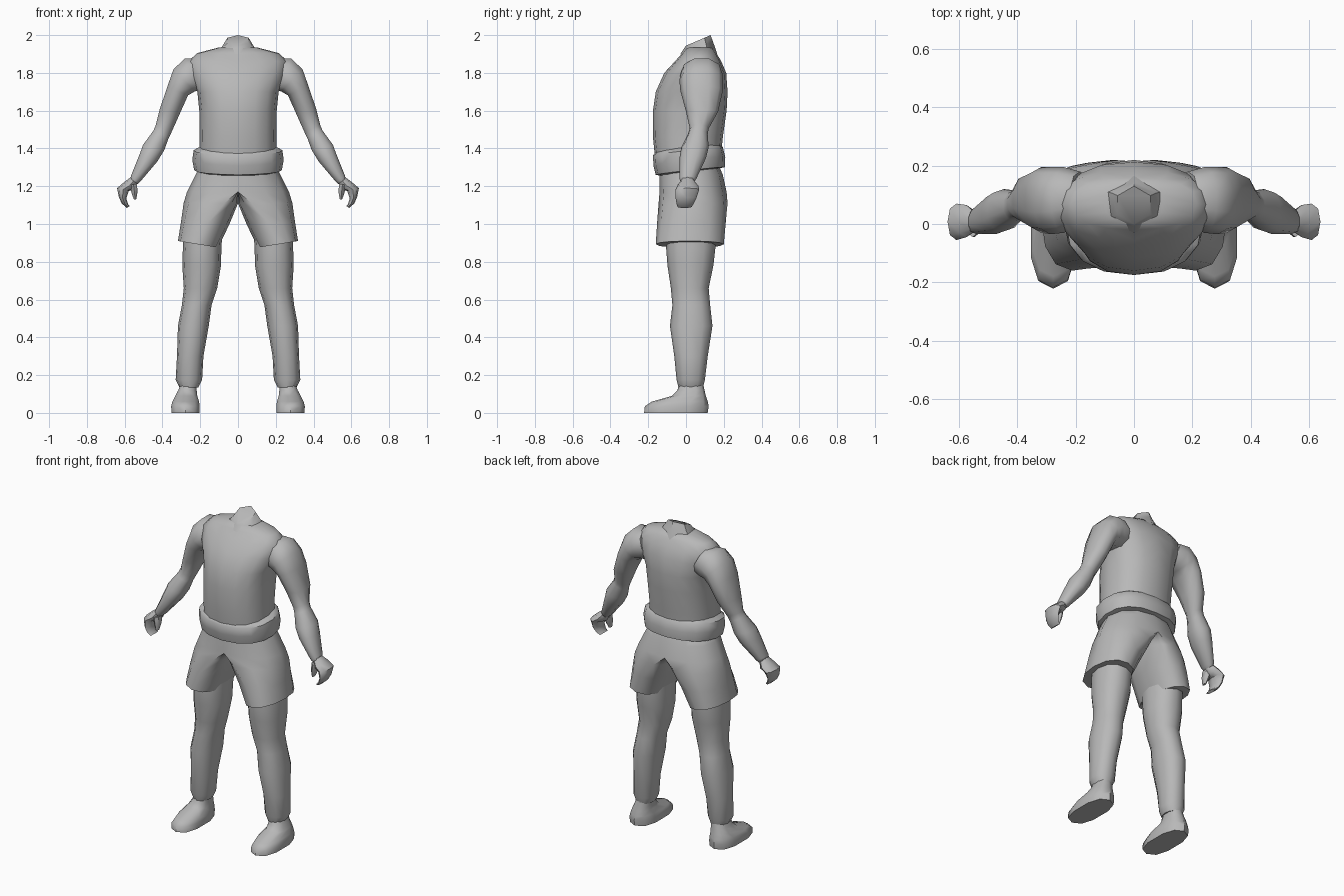
import bpy, bmesh, math

grey = bpy.data.materials.new("plain_grey")
grey.diffuse_color = (0.48, 0.48, 0.48, 1)


def ring(ax, az, bx, bz, yf, yb, t=0.5, tilt=0.0, n=12, p=0.9):
    """Closed loop spanning outer edge A to inner edge B, front yf to back yb.
    t is where the widest depth lies between B (0) and A (1)."""
    cx, cz = bx + t * (ax - bx), bz + t * (az - bz)
    pts = []
    for i in range(n):
        a = 2 * math.pi * i / n + math.pi / 2
        c, s = math.cos(a), math.sin(a)
        c = math.copysign(abs(c) ** p, c) if abs(c) > 1e-6 else 0
        s = math.copysign(abs(s) ** p, s) if abs(s) > 1e-6 else 0
        k = c * (1 - t) if c > 0 else c * t
        pts.append((cx + k * (ax - bx), (yf + yb) / 2 + s * (yb - yf) / 2,
                    cz + k * (az - bz) + tilt * s))
    return pts


def loft(name, rings, mirror=True, angle=50, **kw):
    """Skin the rings, cap both ends, open the centre plane and mirror."""
    bm = bmesh.new()
    loops = [[bm.verts.new(q) for q in ring(*r, **kw)] for r in rings]
    for lo, hi in zip(loops, loops[1:]):
        for i in range(len(lo)):
            j = (i + 1) % len(lo)
            bm.faces.new((lo[i], lo[j], hi[j], hi[i]))
    bm.faces.new(loops[0])
    bm.faces.new(loops[-1])
    bmesh.ops.recalc_face_normals(bm, faces=bm.faces[:])
    inner = [f for f in bm.faces if all(abs(v.co.x) < 1e-4 for v in f.verts)]
    bmesh.ops.delete(bm, geom=inner, context='FACES')
    bmesh.ops.remove_doubles(bm, verts=bm.verts[:], dist=1e-5)
    me = bpy.data.meshes.new(name)
    bm.to_mesh(me)
    bm.free()
    me.materials.append(grey)
    ob = bpy.data.objects.new(name, me)
    bpy.context.collection.objects.link(ob)
    bpy.ops.object.select_all(action='DESELECT')
    ob.select_set(True)
    bpy.context.view_layer.objects.active = ob
    bpy.ops.object.shade_smooth_by_angle(angle=math.radians(angle))
    if mirror:
        m = ob.modifiers.new("mirror", 'MIRROR')
        m.merge_threshold = 0.0005
    return ob


# Shirt body, from waist to collar
loft("shirt", [
    (0.205, 1.36, 0, 1.36, -0.165, 0.185, 0),
    (0.203, 1.46, 0, 1.46, -0.175, 0.195, 0),
    (0.205, 1.60, 0, 1.60, -0.175, 0.215, 0),
    (0.215, 1.70, 0, 1.70, -0.16, 0.22, 0),
    (0.255, 1.79, 0, 1.80, -0.115, 0.213, 0),
    (0.265, 1.86, 0, 1.865, -0.055, 0.185, 0),
    (0.215, 1.905, 0, 1.905, -0.02, 0.16, 0),
    (0.10, 1.935, 0, 1.93, 0.0, 0.14, 0)], angle=70, n=16, p=0.85)

# Neck stump with sloping six-sided top
loft("neck", [
    (0.13, 1.90, -0.13, 1.90, -0.03, 0.165, 0.5, 0.0),
    (0.088, 1.945, -0.088, 1.945, -0.01, 0.145, 0.5, 0.015),
    (0.065, 1.972, -0.065, 1.972, 0.0, 0.13, 0.5, 0.028)],
     mirror=False, n=6, p=1)

# Rolled shirt hem around the waist
loft("waist_roll", [
    (0.19, 1.275, 0, 1.275, -0.13, 0.17, 0, 0.02),
    (0.232, 1.285, 0, 1.28, -0.16, 0.205, 0, 0.02),
    (0.242, 1.34, 0, 1.33, -0.172, 0.208, 0, 0.022),
    (0.235, 1.39, 0, 1.385, -0.175, 0.195, 0, 0.022),
    (0.20, 1.41, 0, 1.40, -0.16, 0.18, 0, 0.02)], n=16, p=0.85)

# Shorts with two flared legs
loft("shorts", [
    (0.19, 1.32, 0, 1.32, -0.13, 0.17, 0),
    (0.225, 1.26, 0, 1.26, -0.14, 0.195, 0),
    (0.27, 1.17, 0, 1.17, -0.14, 0.215, 0),
    (0.288, 1.11, 0.0, 1.11, -0.145, 0.22, 0.25),
    (0.302, 1.01, 0.045, 1.00, -0.153, 0.21, 0.45),
    (0.318, 0.91, 0.105, 0.875, -0.16, 0.20, 0.5)], angle=60)

# Trouser legs
loft("leg", [
    (0.285, 1.00, 0.08, 1.00, -0.10, 0.16),
    (0.292, 0.87, 0.088, 0.87, -0.105, 0.155),
    (0.295, 0.78, 0.09, 0.78, -0.098, 0.145),
    (0.287, 0.66, 0.11, 0.66, -0.08, 0.12),
    (0.297, 0.57, 0.14, 0.57, -0.072, 0.128),
    (0.318, 0.46, 0.155, 0.46, -0.085, 0.14),
    (0.323, 0.30, 0.183, 0.30, -0.062, 0.115),
    (0.33, 0.175, 0.19, 0.175, -0.05, 0.10),
    (0.31, 0.135, 0.21, 0.135, -0.04, 0.09)])

# Shoes
loft("shoe", [
    (0.355, 0.0, 0.20, 0.0, -0.222, 0.115),
    (0.357, 0.035, 0.20, 0.035, -0.218, 0.12),
    (0.35, 0.06, 0.203, 0.06, -0.18, 0.115),
    (0.335, 0.09, 0.213, 0.09, -0.075, 0.105),
    (0.318, 0.12, 0.217, 0.12, -0.045, 0.098),
    (0.305, 0.16, 0.217, 0.16, -0.035, 0.09)], n=10, p=0.8)

# Sleeve, elbow and forearm
loft("arm", [
    (0.22, 1.88, 0.15, 1.72, 0.0, 0.18),
    (0.285, 1.88, 0.195, 1.70, -0.03, 0.195),
    (0.345, 1.82, 0.225, 1.70, -0.035, 0.195),
    (0.376, 1.73, 0.262, 1.68, -0.03, 0.195),
    (0.418, 1.605, 0.305, 1.585, 0.0, 0.17),
    (0.437, 1.525, 0.35, 1.485, 0.02, 0.12),
    (0.45, 1.495, 0.365, 1.455, 0.01, 0.115),
    (0.505, 1.42, 0.388, 1.39, -0.025, 0.12),
    (0.525, 1.365, 0.425, 1.33, -0.035, 0.105),
    (0.568, 1.255, 0.515, 1.225, -0.035, 0.055),
    (0.57, 1.24, 0.53, 1.212, -0.03, 0.045)], n=10, angle=60)

# Palm with curled fingers
loft("hand", [
    (0.565, 1.25, 0.53, 1.22, -0.025, 0.04),
    (0.605, 1.22, 0.545, 1.185, -0.045, 0.065),
    (0.64, 1.19, 0.578, 1.175, -0.055, 0.07),
    (0.63, 1.14, 0.592, 1.135, -0.055, 0.055),
    (0.615, 1.108, 0.582, 1.105, -0.05, 0.04),
    (0.588, 1.085, 0.572, 1.095, -0.045, 0.03)], n=8)

# Thumb
loft("thumb", [
    (0.575, 1.205, 0.532, 1.215, -0.045, 0.025),
    (0.566, 1.165, 0.53, 1.17, -0.045, 0.01),
    (0.552, 1.13, 0.538, 1.13, -0.04, -0.01)], n=6)
